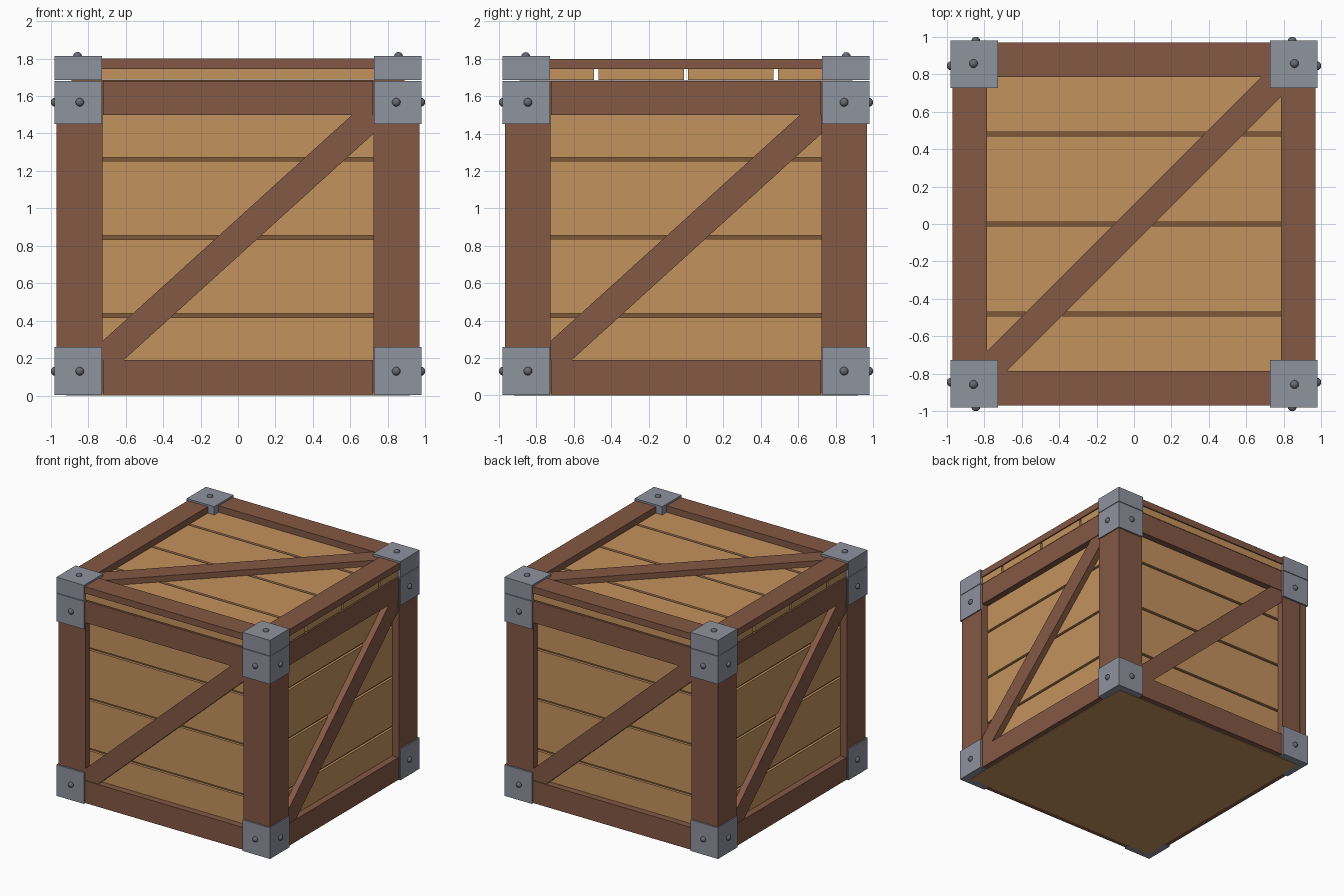
import bpy, bmesh, math
from mathutils import Matrix, Vector

if "Cube" in bpy.data.objects:
    bpy.data.objects.remove(bpy.data.objects["Cube"])


def material(name, rgb):
    m = bpy.data.materials.new(name)
    lin = [((c / 255 + 0.055) / 1.055) ** 2.4 for c in rgb]
    m.diffuse_color = (*lin, 1)
    m.use_nodes = True
    m.node_tree.nodes["Principled BSDF"].inputs["Base Color"].default_value = m.diffuse_color
    return m


PLANK = material("light plank wood", (196, 146, 94))
FRAME = material("dark frame wood", (132, 88, 68))
INNER = material("shaded inner wood", (126, 89, 56))
METAL = material("grey metal", (143, 147, 159))
RIVET = material("dark rivet metal", (104, 106, 116))


def finish(bm, name, mat, turn=0):
    """Turn the mesh about z by quarter turns and make it an object."""
    bmesh.ops.rotate(bm, verts=bm.verts, cent=(0, 0, 0),
                     matrix=Matrix.Rotation(turn * math.pi / 2, 3, 'Z'))
    bmesh.ops.recalc_face_normals(bm, faces=bm.faces)
    me = bpy.data.meshes.new(name)
    bm.to_mesh(me)
    bm.free()
    me.materials.append(mat)
    ob = bpy.data.objects.new(name, me)
    bpy.context.collection.objects.link(ob)
    return ob


def box(name, lo, hi, mat, turn=0):
    bm = bmesh.new()
    bmesh.ops.create_cube(bm, size=1)
    lo, hi = Vector(lo), Vector(hi)
    for v in bm.verts:
        v.co = (lo + hi) / 2 + v.co * (hi - lo)
    return finish(bm, name, mat, turn)


def prism(name, points, offset, mat, turn=0):
    bm = bmesh.new()
    f = bm.faces.new([bm.verts.new(p) for p in points])
    r = bmesh.ops.extrude_face_region(bm, geom=[f])
    bmesh.ops.translate(bm, vec=offset,
                        verts=[v for v in r["geom"] if isinstance(v, bmesh.types.BMVert)])
    return finish(bm, name, mat, turn)


def rivet(name, pos, axis):
    """Domed rivet, flattened along its axis."""
    bm = bmesh.new()
    bmesh.ops.create_uvsphere(bm, u_segments=12, v_segments=8, radius=0.023)
    for v in bm.verts:
        v.co.z *= 0.87
    rot = Vector((0, 0, 1)).rotation_difference(Vector(axis)).to_matrix()
    bmesh.ops.rotate(bm, verts=bm.verts, cent=(0, 0, 0), matrix=rot)
    bmesh.ops.translate(bm, verts=bm.verts, vec=pos)
    for f in bm.faces:
        f.smooth = True
    return finish(bm, name, RIVET)


def diagonal(a, b, c, d, wx, wy):
    """Hexagon of a brace running corner to corner of a rectangle."""
    return [(a, b), (a + wx, b), (c, d - wy), (c, d), (c - wx, d), (a, b + wy)]


# inner body and floor
box("inner_box", (-0.89, -0.89, 0.03), (0.89, 0.89, 1.685), INNER)
box("floor_panel", (-0.92, -0.92, 0.0), (0.92, 0.92, 0.04), PLANK)

# four walls: planks, rails, posts and diagonal brace
for i, side in enumerate(("front", "right", "back", "left")):
    for k in range(4):
        z = 0.01 + k * 0.4175
        box(f"{side}_plank_{k + 1}", (-0.905, -0.91, z + (0.01 if k else 0)),
            (0.905, -0.885, z + 0.4175 - (0.01 if k < 3 else 0)), PLANK, i)
    for part, z0, z1 in (("bottom", 0.005, 0.19), ("top", 1.5, 1.68)):
        box(f"{side}_{part}_rail", (-0.721, -0.965, z0), (0.721, -0.895, z1), FRAME, i)
    # side posts cover the corner, front and back posts butt against them
    outer = 0.91 if i % 2 == 0 else 0.968
    depth = 0.965 if i % 2 == 0 else 0.97
    for s in (-1, 1):
        x0, x1 = sorted((s * 0.725, s * outer))
        box(f"{side}_post_{'a' if s < 0 else 'b'}", (x0, -depth, 0.01),
            (x1, -0.905, 1.675), FRAME, i)
    brace = diagonal(-0.725, 0.19, 0.725, 1.5, 0.115, 0.1)
    prism(f"{side}_brace", [(x, -0.96, z) for x, z in brace], (0, 0.06, 0), FRAME, i)

# lid planks with open gaps
for k in range(4):
    y = -0.96 + k * 0.48
    box(f"lid_plank_{k + 1}", (-0.96, y + (0.011 if k else 0), 1.687),
        (0.96, y + 0.48 - (0.011 if k < 3 else 0), 1.746), PLANK)

# lid frame and diagonal brace
for i, side in enumerate(("front", "right", "back", "left")):
    box(f"lid_{side}_board", (-0.78, -0.97, 1.745), (0.78, -0.785, 1.80), FRAME, i)
brace = diagonal(-0.785, -0.785, 0.785, 0.785, 0.105, 0.105)
prism("lid_brace", [(x, y, 1.744) for x, y in brace], (0, 0, 0.05), FRAME)

# metal corner brackets and rivets
for sx in (-1, 1):
    for sy in (-1, 1):
        tag = ("front" if sy < 0 else "back") + ("_left" if sx < 0 else "_right")
        for part, z0, z1 in (("bottom", 0.003, 0.26), ("top", 1.45, 1.681),
                             ("lid", 1.686, 1.815)):
            xs = sorted((sx * 0.727, sx * 0.98))
            ys = sorted((sy * 0.727, sy * 0.98))
            box(f"{tag}_{part}_bracket", (xs[0], ys[0], z0), (xs[1], ys[1], z1), METAL)
        for part, z in (("bottom", 0.13), ("top", 1.567)):
            rivet(f"{tag}_{part}_rivet_x", (sx * 0.98, sy * 0.845, z), (sx, 0, 0))
            rivet(f"{tag}_{part}_rivet_y", (sx * 0.845, sy * 0.98, z), (0, sy, 0))
        rivet(f"{tag}_lid_rivet", (sx * 0.857, sy * 0.857, 1.815), (0, 0, 1))
